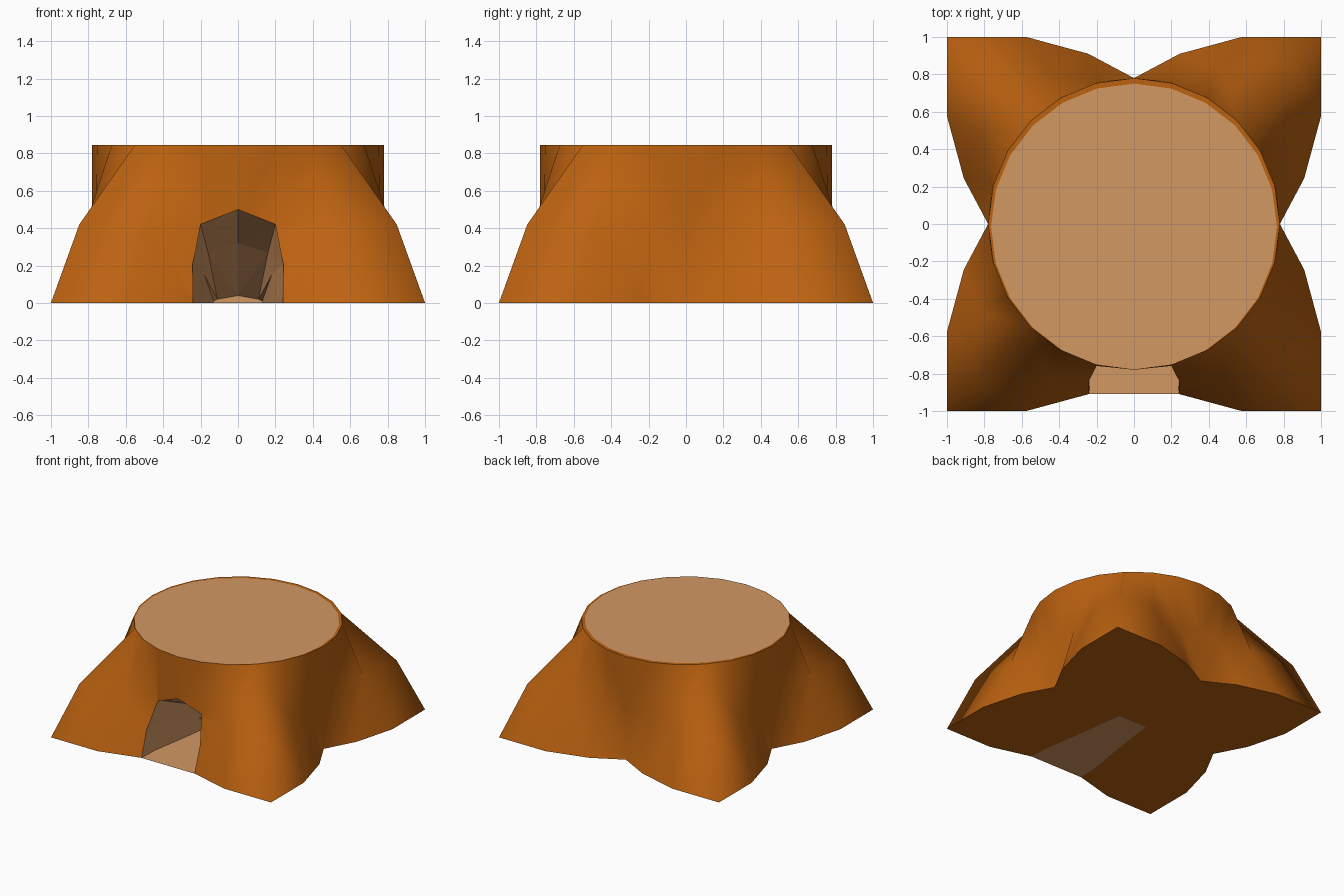
import bpy, bmesh, math

if "Cube" in bpy.data.objects:
    bpy.data.objects.remove(bpy.data.objects["Cube"])


def material(name, srgb):
    m = bpy.data.materials.new(name)
    lin = [((c / 255 + 0.055) / 1.055) ** 2.4 for c in srgb]
    m.diffuse_color = (*lin, 1)
    m.use_nodes = True
    m.node_tree.nodes["Principled BSDF"].inputs["Base Color"].default_value = m.diffuse_color
    return m


BARK = material("orange_bark", (188, 98, 16))
WOOD = material("pale_wood", (212, 152, 100))


def finish(bm, name, mats):
    bmesh.ops.recalc_face_normals(bm, faces=bm.faces)
    me = bpy.data.meshes.new(name)
    bm.to_mesh(me)
    bm.free()
    for m in mats:
        me.materials.append(m)
    ob = bpy.data.objects.new(name, me)
    bpy.context.collection.objects.link(ob)
    return ob


def bridge(bm, a, b, closed_count):
    faces = []
    for i in range(closed_count):
        j = (i + 1) % closed_count
        faces.append(bm.faces.new((a[i], a[j], b[j], b[i])))
    return faces


# Stump: 24-sided rings whose radius repeats every 90 degrees (valley .. root corner)
SIDES = 24
RINGS = [(0.0, (0.78, 0.942, 1.155, 1.414)),
         (0.42, (0.78, 0.785, 0.94, 1.20)),
         (0.845, (0.78, 0.78, 0.78, 0.78))]
bm = bmesh.new()
loops = []
for z, radii in RINGS:
    loop = []
    for i in range(SIDES):
        k = i % 6
        r = radii[min(k, 6 - k)]
        a = math.tau * i / SIDES
        loop.append(bm.verts.new((r * math.cos(a), r * math.sin(a), z)))
    loops.append(loop)
for lo, hi in zip(loops, loops[1:]):
    for f in bridge(bm, lo, hi, SIDES):
        f.smooth = True
# Cut top, with a thin bark rim at the back
inner = [bm.verts.new((v.co.x * 0.98, v.co.y * 0.98 - 0.014, v.co.z)) for v in loops[-1]]
bridge(bm, loops[-1], inner, SIDES)
bm.faces.new(inner).material_index = 1
bm.faces.new(loops[0])
bmesh.ops.triangulate(bm, faces=[f for f in bm.faces if len(f.verts) == 4])
stump = finish(bm, "stump", [BARK, WOOD])

# Hollow cutter: arched sections shrinking and sinking toward the back
# (y, floor half width, side half width, side z, shoulder half width, shoulder z, peak z)
SECTIONS = [(-1.1, 0.245, 0.25, 0.21, 0.20, 0.42, 0.50),
            (-0.74, 0.235, 0.24, 0.21, 0.20, 0.42, 0.50),
            (-0.40, 0.18, 0.18, 0.15, 0.16, 0.27, 0.32),
            (-0.02, 0.13, 0.13, 0.01, 0.11, 0.02, 0.04)]
bm = bmesh.new()
loops = []
for y, fw, sw, sz, tw, tz, pz in SECTIONS:
    half = [(fw, -0.05), (fw, 0), (sw, sz), (tw, tz)]
    pts = half + [(0, pz)] + [(-x, z) for x, z in reversed(half)]
    loops.append([bm.verts.new((x, y, z)) for x, z in pts])
n = len(loops[0])
for a, b in zip(loops, loops[1:]):
    bridge(bm, a, b, n)
bm.faces.new(loops[0])
bm.faces.new(loops[-1])
for f in bm.faces:
    f.material_index = 1
bmesh.ops.triangulate(bm, faces=bm.faces)
cutter = finish(bm, "hollow_cutter", [BARK, WOOD])
cutter.hide_render = True

mod = stump.modifiers.new("hollow", "BOOLEAN")
mod.operation = "DIFFERENCE"
mod.solver = "EXACT"
mod.object = cutter
bpy.context.view_layer.objects.active = stump
stump.select_set(True)
bpy.ops.object.modifier_apply(modifier=mod.name)
bpy.data.objects.remove(cutter)

# Hollow floor
bm = bmesh.new()
bm.faces.new([bm.verts.new((x, y, 0)) for x, y in
              [(-0.243, -0.91), (0.243, -0.91), (0.235, -0.74), (0.18, -0.40),
               (0.13, -0.02), (-0.13, -0.02), (-0.18, -0.40), (-0.235, -0.74)]])
floor = finish(bm, "hollow_floor", [WOOD])
for f in floor.data.polygons:
    if f.normal.z < 0:
        f.flip()
